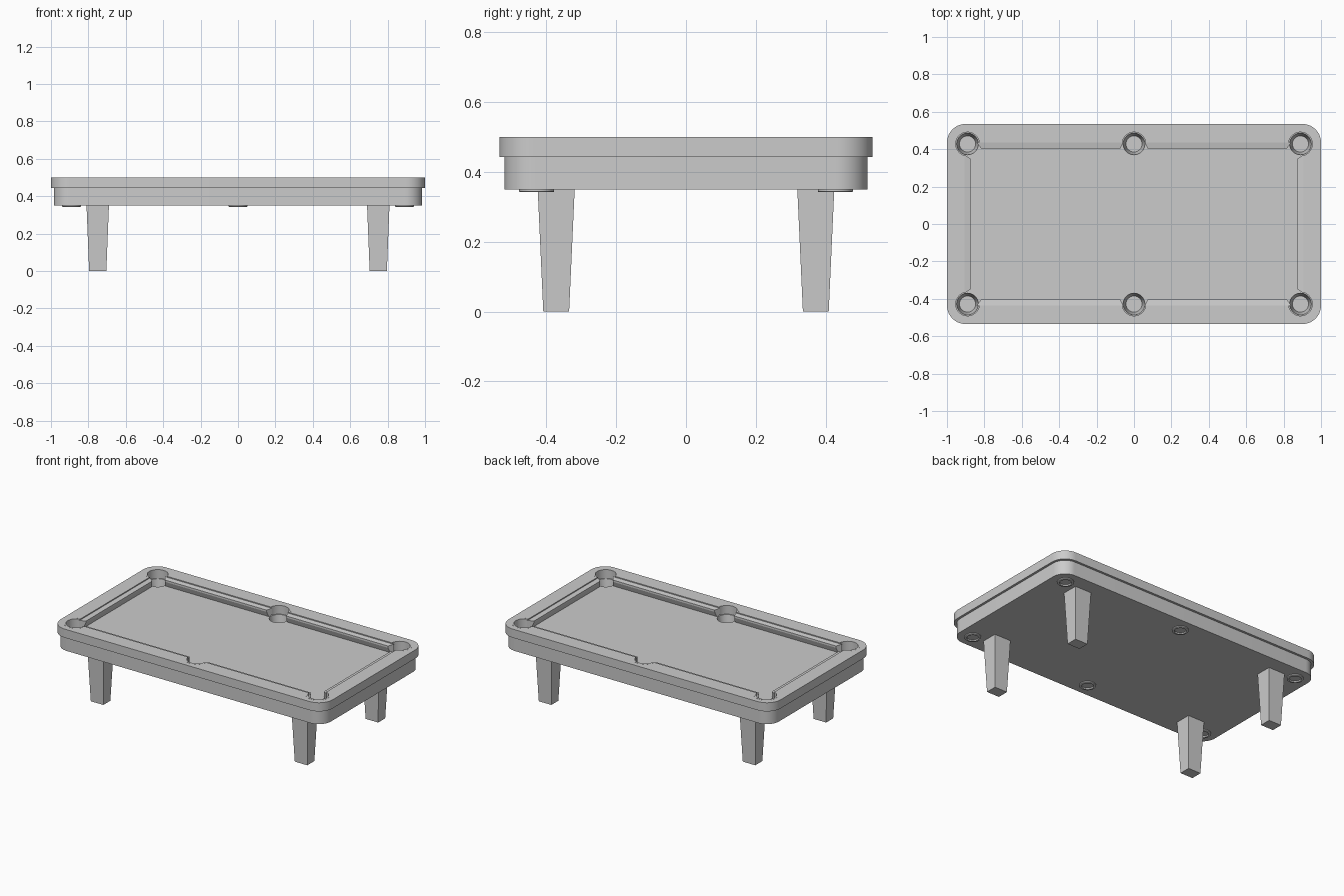
import bpy, bmesh, math

if "Cube" in bpy.data.objects:
    bpy.data.objects.remove(bpy.data.objects["Cube"])

mat = bpy.data.materials.new("plain grey")
mat.diffuse_color = (0.6, 0.6, 0.6, 1)
mat.use_nodes = True
mat.node_tree.nodes["Principled BSDF"].inputs["Base Color"].default_value = mat.diffuse_color


def finish(name, bm, smooth=True):
    bmesh.ops.recalc_face_normals(bm, faces=bm.faces)
    me = bpy.data.meshes.new(name)
    bm.to_mesh(me)
    bm.free()
    me.materials.append(mat)
    ob = bpy.data.objects.new(name, me)
    bpy.context.collection.objects.link(ob)
    if smooth:
        activate(ob)
        bpy.ops.object.shade_smooth_by_angle(angle=math.radians(30))
    return ob


def activate(ob):
    bpy.ops.object.select_all(action='DESELECT')
    ob.select_set(True)
    bpy.context.view_layer.objects.active = ob


def loft(name, rings, smooth=True, closed=False):
    """Skin a list of equal rings; cap the ends, or join last to first."""
    bm = bmesh.new()
    vs = [[bm.verts.new(p) for p in r] for r in rings]
    n = len(vs[0])
    pairs = list(zip(vs, vs[1:])) + ([(vs[-1], vs[0])] if closed else [])
    for a, b in pairs:
        for i in range(n):
            j = (i + 1) % n
            bm.faces.new((a[i], a[j], b[j], b[i]))
    if not closed:
        bm.faces.new(vs[0])
        bm.faces.new(vs[-1])
    return finish(name, bm, smooth)


def rounded(hx, hy, r, z, n=12):
    pts = []
    for k, (sx, sy) in enumerate([(1, 1), (-1, 1), (-1, -1), (1, -1)]):
        for i in range(n + 1):
            a = math.pi / 2 * (k + i / n)
            pts.append((sx * (hx - r) + r * math.cos(a), sy * (hy - r) + r * math.sin(a), z))
    return pts


def rect(cx, cy, hx, hy, z):
    return [(cx + sx * hx, cy + sy * hy, z) for sx, sy in [(1, 1), (-1, 1), (-1, -1), (1, -1)]]


def circle(cx, cy, r, z, n=40):
    return [(cx + r * math.cos(2 * math.pi * i / n), cy + r * math.sin(2 * math.pi * i / n), z)
            for i in range(n)]


def cut(ob, cutters):
    for c in cutters:
        c.hide_render = True
        m = ob.modifiers.new("cut", 'BOOLEAN')
        m.operation = 'DIFFERENCE'
        m.solver = 'EXACT'
        m.object = c
        activate(ob)
        bpy.ops.object.modifier_apply(modifier=m.name)
        bpy.data.objects.remove(c)
    activate(ob)
    bpy.ops.object.shade_smooth_by_angle(angle=math.radians(30))


pockets = [(x, y) for x in (-0.89, 0, 0.89) for y in (-0.428, 0.428)]
BED = 0.4425

# Body with the playing surface on top and tapered pocket wells
body = loft("table_body", [rounded(0.985, 0.52, 0.09, 0.35), rounded(0.985, 0.52, 0.09, BED)])
cut(body, [loft("well_cutter", [circle(x, y, 0.043, 0.354), circle(x, y, 0.061, 0.46)])
           for x, y in pockets])

# Rail frame around the bed, notched at the pockets
rail = loft("rail_frame", [rounded(1, 0.535, 0.1, BED), rounded(1, 0.535, 0.1, 0.5)])
cut(rail, [loft("inner_cutter", [rect(0, 0, 0.905, 0.435, 0.4), rect(0, 0, 0.905, 0.435, 0.6)])]
    + [loft("notch_cutter", [circle(x, y, 0.064, 0.4), circle(x, y, 0.064, 0.6)])
       for x, y in pockets])

# Cushions: wedge profile (distance from wall, height), ends flared towards the pockets
profile = [(-0.003, 0.494), (0.03, 0.488), (0.03, 0.476), (0.018, BED), (-0.003, BED)]


def cushion(name, s0, s1, flare0, flare1, place):
    loft(name, [[place(s0 + flare0 * d, d, z) for d, z in profile],
                [place(s1 - flare1 * d, d, z) for d, z in profile]], smooth=False)


for s in (-1, 1):
    cushion("end_cushion", -0.37, 0.37, 0.7, 0.7, lambda t, d, z: (s * (0.905 - d), t, z))
    for sy in (-1, 1):
        cushion("side_cushion", 0.058, 0.84, 0.5, 0.7,
                lambda t, d, z: (s * t, sy * (0.435 - d), z))

# Pocket collars flush with the rail top, and drain rings under the body
for x, y in pockets:
    sx, sy = (x > 0) - (x < 0), (y > 0) - (y < 0)
    mid = math.atan2(sy, sx)
    half = math.radians(105 if sx else 75)
    rings = []
    for i in range(25):
        a = mid - half + 2 * half * i / 24
        rings.append([(x + r * math.cos(a), y + r * math.sin(a), z)
                      for r, z in [(0.063, 0.45), (0.063, 0.5006), (0.075, 0.5006), (0.075, 0.45)]])
    loft("pocket_collar", rings)
    loft("pocket_underside_ring", [circle(x, y, r, z) for r, z in
                                   [(0.05, 0.352), (0.05, 0.344), (0.047, 0.342),
                                    (0.036, 0.342), (0.034, 0.352)]], closed=True)

# Tapered legs
for sx in (-1, 1):
    for sy in (-1, 1):
        loft("leg", [rect(sx * 0.75, sy * 0.372, 0.046, 0.037, 0),
                     rect(sx * 0.75, sy * 0.372, 0.06, 0.053, 0.352)], smooth=False)
